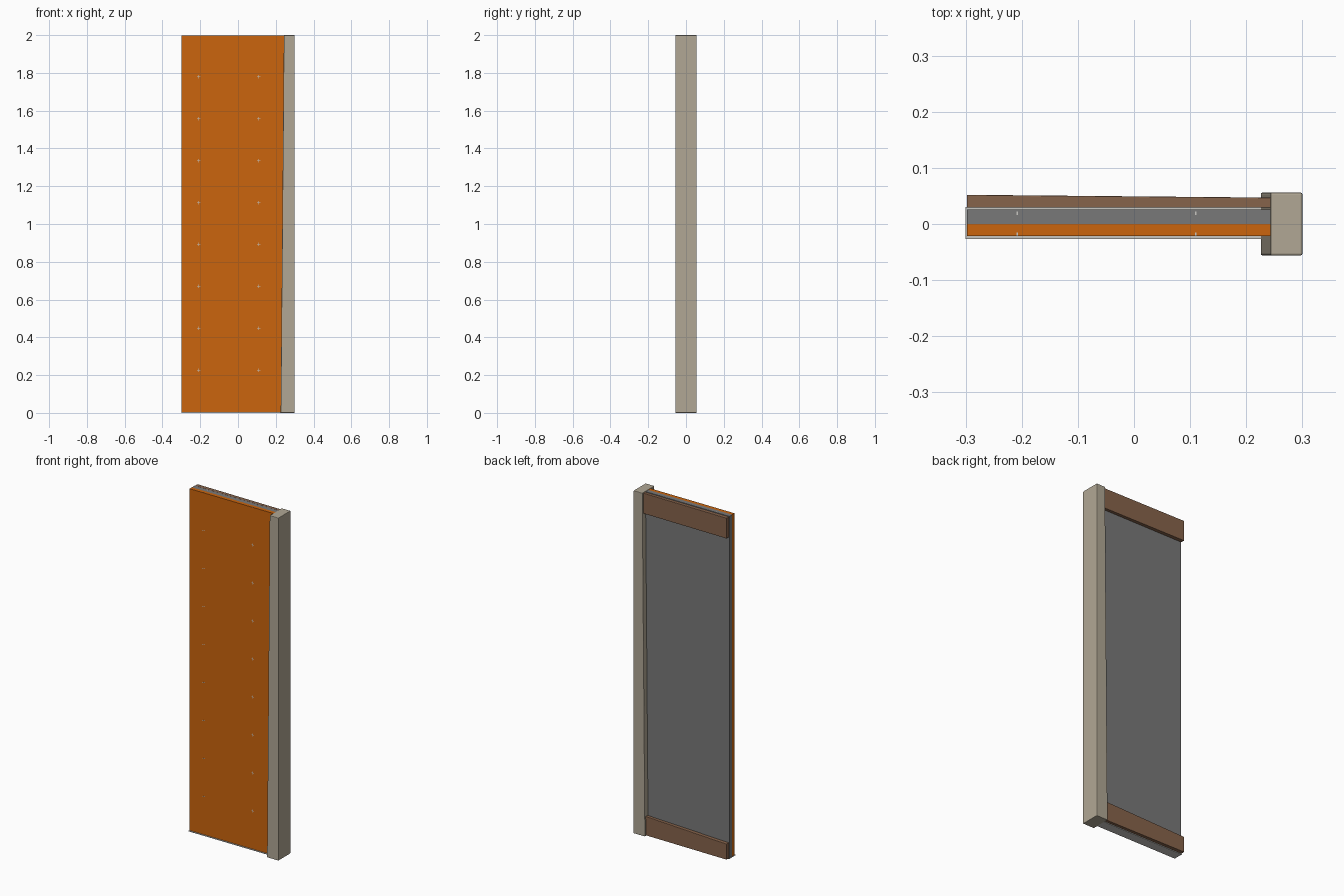
import bpy, bmesh

if "Cube" in bpy.data.objects:
    bpy.data.objects.remove(bpy.data.objects["Cube"])


def material(name, rgb):
    m = bpy.data.materials.new(name)
    m.diffuse_color = (*rgb, 1)
    m.use_nodes = True
    m.node_tree.nodes["Principled BSDF"].inputs["Base Color"].default_value = m.diffuse_color
    return m


ORANGE = material("orange panel", (0.60, 0.13, 0.004))
GREY = material("grey backing", (0.19, 0.19, 0.19))
STONE = material("beige post", (0.44, 0.39, 0.30))
WOOD = material("brown rail", (0.24, 0.125, 0.07))
PALE = material("pale metal", (0.58, 0.57, 0.54))


def finish(name, bm, mat):
    bmesh.ops.recalc_face_normals(bm, faces=bm.faces[:])
    me = bpy.data.meshes.new(name)
    bm.to_mesh(me)
    bm.free()
    ob = bpy.data.objects.new(name, me)
    bpy.context.collection.objects.link(ob)
    me.materials.append(mat)
    return ob


def add_box(bm, x, y, z, shape=None):
    """Box from (min, max) ranges; shape(v) may then shift corners."""
    verts = bmesh.ops.create_cube(bm, size=1)["verts"]
    for v in verts:
        v.co = [r[0] if c < 0 else r[1] for c, r in zip(v.co, (x, y, z))]
        if shape:
            shape(v)


def box(name, mat, x, y, z, shape=None, bevel=0):
    bm = bmesh.new()
    add_box(bm, x, y, z, shape)
    ob = finish(name, bm, mat)
    if bevel:
        mod = ob.modifiers.new("soft edges", 'BEVEL')
        mod.width, mod.segments = bevel, 2
    return ob


# Two-layer panel standing on a thin bottom track
box("front_panel", ORANGE, (-0.298, 0.247), (-0.021, 0.0), (0.004, 1.998))
box("back_panel", GREY, (-0.298, 0.247), (0.0, 0.026), (0.004, 1.998))
box("bottom_track", PALE, (-0.30, 0.247), (-0.027, 0.03), (0.0, 0.004))


# Post, wider at the foot on its inner side
def lean(v):
    if v.co.x < 0.25 and v.co.z > 1:
        v.co.x = 0.243


box("post", STONE, (0.226, 0.30), (-0.056, 0.056), (0, 2), lean, 0.003)


# Back rails, thinner towards the post
def thin(v):
    if v.co.x > 0 and v.co.y > 0.04:
        v.co.y = 0.047


def thin_bottom(v):
    thin(v)
    if v.co.x < 0 and v.co.z > 0.05:
        v.co.z = 0.095


box("top_rail", WOOD, (-0.298, 0.245), (0.029, 0.052), (1.878, 1.997), thin, 0.0015)
box("bottom_rail", WOOD, (-0.298, 0.245), (0.029, 0.052), (0.004, 0.115), thin_bottom, 0.0015)

# Small cross-shaped fixings on the front
bm = bmesh.new()
for px in (-0.208, 0.11):
    for i in range(1, 9):
        pz = 0.005 + i * 0.2217
        for a, b in ((0.009, 0.0012), (0.0012, 0.009)):
            add_box(bm, (px - a, px + a), (-0.0215, -0.016), (pz - b, pz + b))
finish("panel_fixings", bm, PALE)

# Fixing ends showing in the top edge
bm = bmesh.new()
for px in (-0.208, 0.11):
    for y in ((-0.021, -0.015), (0.016, 0.022)):
        add_box(bm, (px - 0.001, px + 0.001), y, (1.99, 1.9985))
finish("top_fixings", bm, PALE)
